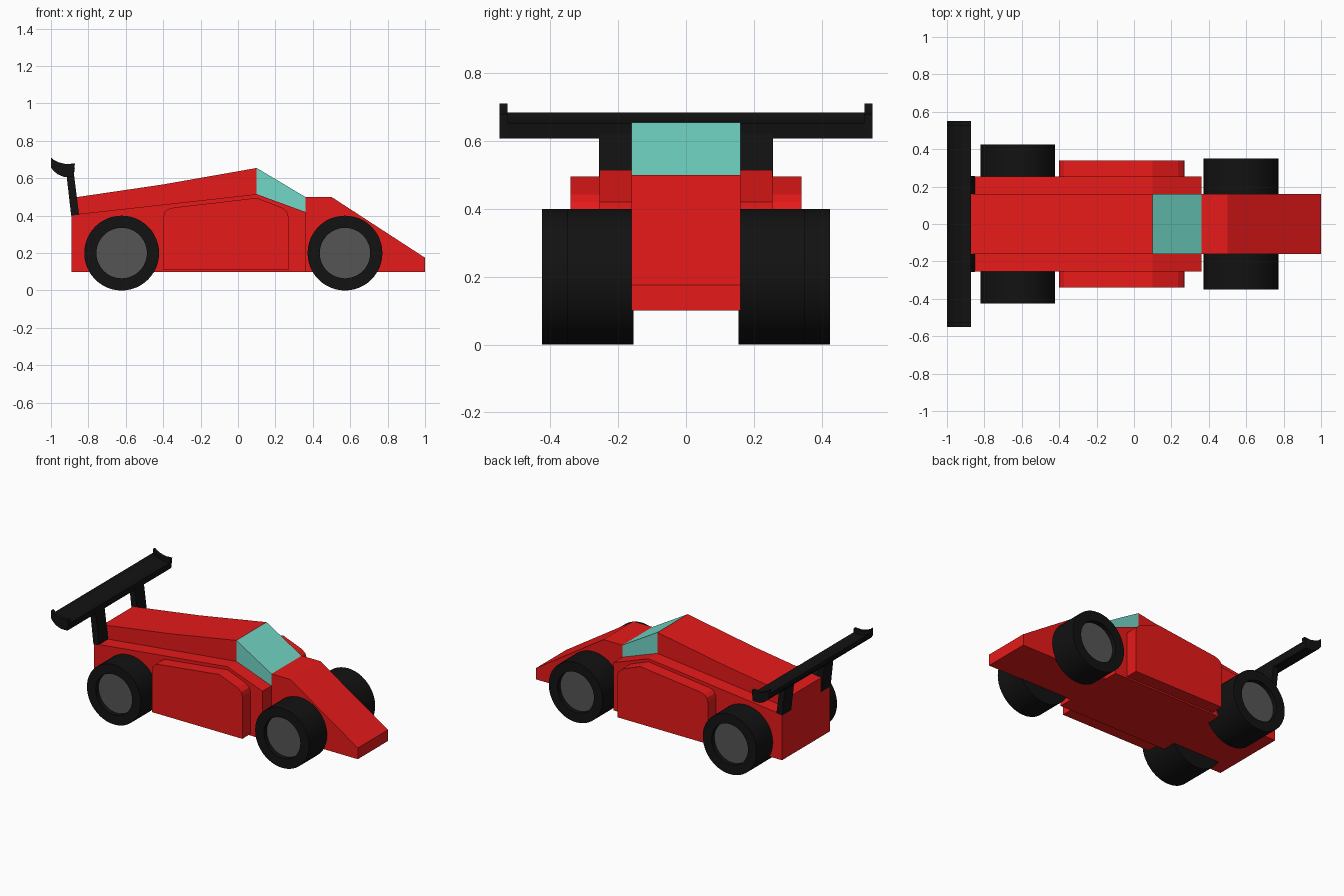
import bpy, bmesh
from math import pi, radians
from mathutils import Vector

if "Cube" in bpy.data.objects:
    bpy.data.objects.remove(bpy.data.objects["Cube"])


def material(name, rgb):
    m = bpy.data.materials.new(name)
    m.diffuse_color = (*rgb, 1)
    m.use_nodes = True
    m.node_tree.nodes["Principled BSDF"].inputs["Base Color"].default_value = m.diffuse_color
    return m


RED = material("red_paint", (0.8, 0.01, 0.01))
BLACK = material("black", (0.006, 0.006, 0.006))
GREY = material("hub_grey", (0.09, 0.09, 0.09))
GLASS = material("glass", (0.17, 0.68, 0.57))


def finish(bm, name, mat):
    bmesh.ops.recalc_face_normals(bm, faces=bm.faces[:])
    me = bpy.data.meshes.new(name)
    bm.to_mesh(me)
    bm.free()
    me.materials.append(mat)
    ob = bpy.data.objects.new(name, me)
    bpy.context.collection.objects.link(ob)
    return ob


def extrude(name, profile, y0, y1, mat):
    """Extrude an (x, z) side profile from y0 to y1."""
    bm = bmesh.new()
    face = bm.faces.new([bm.verts.new((x, y0, z)) for x, z in profile])
    res = bmesh.ops.extrude_face_region(bm, geom=[face], use_keep_orig=True)
    moved = [g for g in res["geom"] if isinstance(g, bmesh.types.BMVert)]
    bmesh.ops.translate(bm, verts=moved, vec=(0, y1 - y0, 0))
    return finish(bm, name, mat)


def lathe(name, profile, x, z, mat):
    """Revolve a (radius, y) profile round a sideways axle."""
    bm = bmesh.new()
    vs = [bm.verts.new((x + r, y, z)) for r, y in profile]
    es = [bm.edges.new(p) for p in zip(vs, vs[1:])]
    bmesh.ops.spin(bm, geom=vs + es, cent=(x, 0, z), axis=(0, 1, 0),
                   angle=2 * pi, steps=48, use_merge=True)
    bmesh.ops.remove_doubles(bm, verts=bm.verts[:], dist=1e-5)
    ob = finish(bm, name, mat)
    bpy.ops.object.select_all(action='DESELECT')
    ob.select_set(True)
    bpy.context.view_layer.objects.active = ob
    bpy.ops.object.shade_smooth_by_angle(angle=radians(30))
    return ob


# Main hull, nose, cabin and windscreen
extrude("hull", [(-0.89, 0.1), (0.36, 0.1), (0.36, 0.42), (0.1, 0.515),
                 (-0.89, 0.405)], -0.255, 0.255, RED)
extrude("nose", [(0.36, 0.1), (1, 0.1), (1, 0.175), (0.5, 0.5),
                 (0.36, 0.5)], -0.16, 0.16, RED)
extrude("cabin", [(-0.89, 0.405), (0.1, 0.515), (0.1, 0.655),
                  (-0.4, 0.567), (-0.89, 0.495)], -0.16, 0.16, RED)
extrude("windscreen", [(0.1, 0.515), (0.36, 0.42), (0.36, 0.5),
                       (0.1, 0.655)], -0.16, 0.16, GLASS)

# Rear wing blade, endplates share its curve
top = [(-1, 0.685), (-0.985, 0.672), (-0.96, 0.66), (-0.92, 0.65), (-0.872, 0.653)]
under = [(-0.88, 0.607), (-0.93, 0.607), (-0.965, 0.622), (-0.985, 0.638), (-1, 0.658)]
extrude("wing_blade", top + under, -0.53, 0.53, BLACK)
raised = [(x, z + 0.026) for x, z in top]

for side, s in (("left", 1), ("right", -1)):
    extrude("wing_endplate_" + side, raised + under, s * 0.526, s * 0.55, BLACK)
    extrude("wing_strut_" + side, [(-0.892, 0.4), (-0.85, 0.405), (-0.88, 0.645),
                                   (-0.92, 0.645)], s * 0.16, s * 0.256, BLACK)
    # Side pod with softened upper corners
    extrude("side_pod_" + side,
            [(-0.4, 0.11), (0.27, 0.11), (0.27, 0.395), (0.262, 0.42), (0.235, 0.443),
             (0.1, 0.495), (-0.345, 0.443), (-0.375, 0.435), (-0.393, 0.417),
             (-0.4, 0.39)], s * 0.25, s * 0.34, RED)
    # Wheels: tyre with recessed hub
    for end, x, inner, outer in (("front", 0.572, 0.155, 0.35), ("rear", -0.622, 0.16, 0.425)):
        rim = outer - 0.03
        lathe(f"tyre_{end}_{side}",
              [(0, s * inner), (0.2, s * inner), (0.2, s * outer), (0.135, s * outer),
               (0.135, s * rim)], x, 0.2, BLACK)
        lathe(f"hub_{end}_{side}", [(0.135, s * rim), (0, s * rim)], x, 0.2, GREY)
